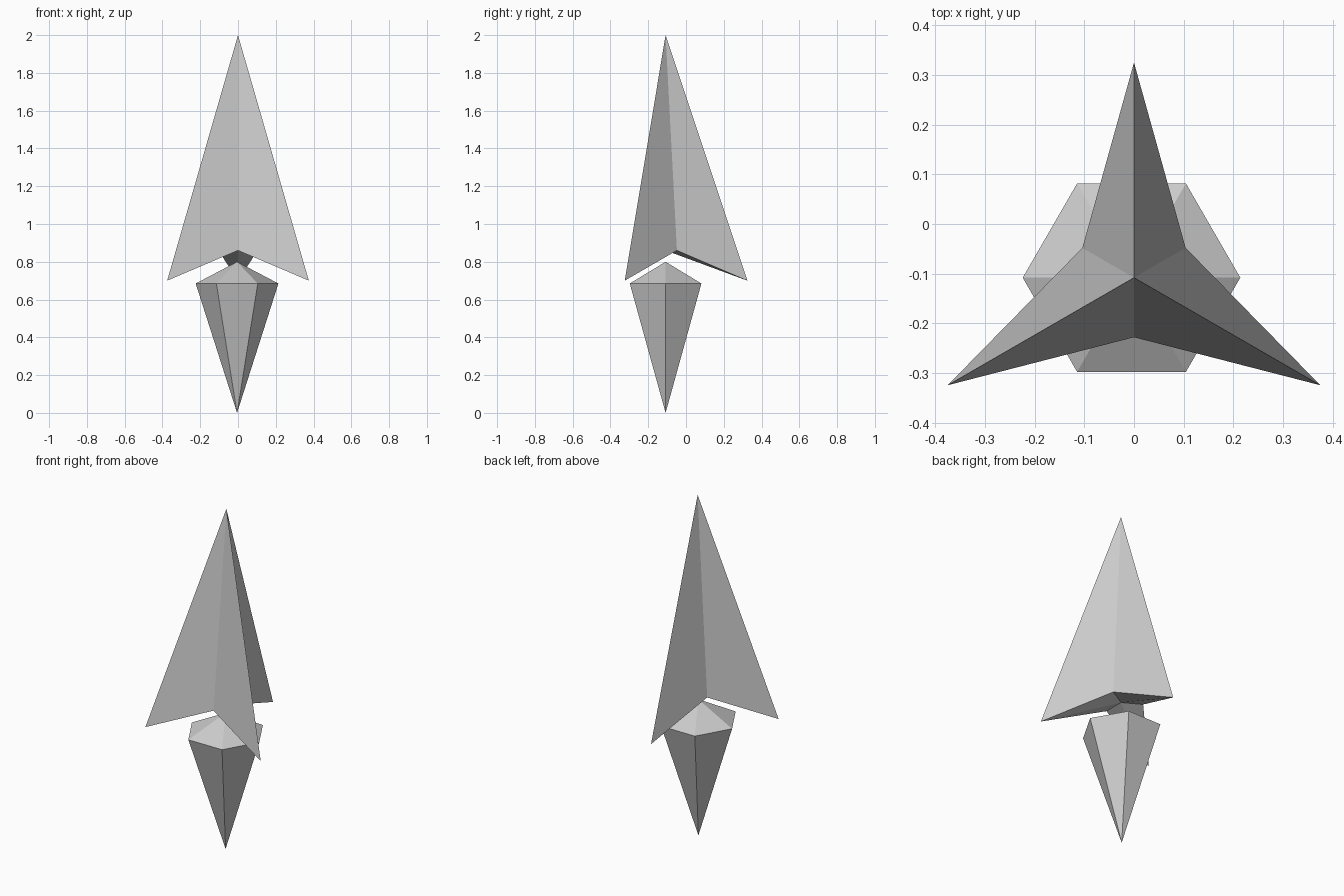
import bpy, bmesh
from math import cos, sin, pi

if "Cube" in bpy.data.objects:
    bpy.data.objects.remove(bpy.data.objects["Cube"])


def bipyramid(name, center, ring, top, bottom, start):
    """Ring of (radius, z) points closed by a top and a bottom apex."""
    cx, cy = center
    n = len(ring)
    bm = bmesh.new()
    hi = bm.verts.new((cx, cy, top))
    lo = bm.verts.new((cx, cy, bottom))
    loop = []
    for i, (r, z) in enumerate(ring):
        a = start + 2 * pi * i / n
        loop.append(bm.verts.new((cx + r * cos(a), cy + r * sin(a), z)))
    for i in range(n):
        a, b = loop[i], loop[(i + 1) % n]
        bm.faces.new((hi, a, b))
        bm.faces.new((lo, b, a))
    bmesh.ops.recalc_face_normals(bm, faces=bm.faces)
    mesh = bpy.data.meshes.new(name)
    bm.to_mesh(mesh)
    bm.free()
    obj = bpy.data.objects.new(name, mesh)
    bpy.context.collection.objects.link(obj)
    return obj


# Three-finned arrowhead: drooping fin tips alternate with inner notches
bipyramid("arrowhead", (0, -0.108), [(0.433, 0.70), (0.12, 0.86)] * 3,
          2.0, 0.86, pi / 2)

# Six-sided gem below
bipyramid("lower_gem", (-0.005, -0.108), [(0.219, 0.685)] * 6, 0.80, 0.0, 0)
